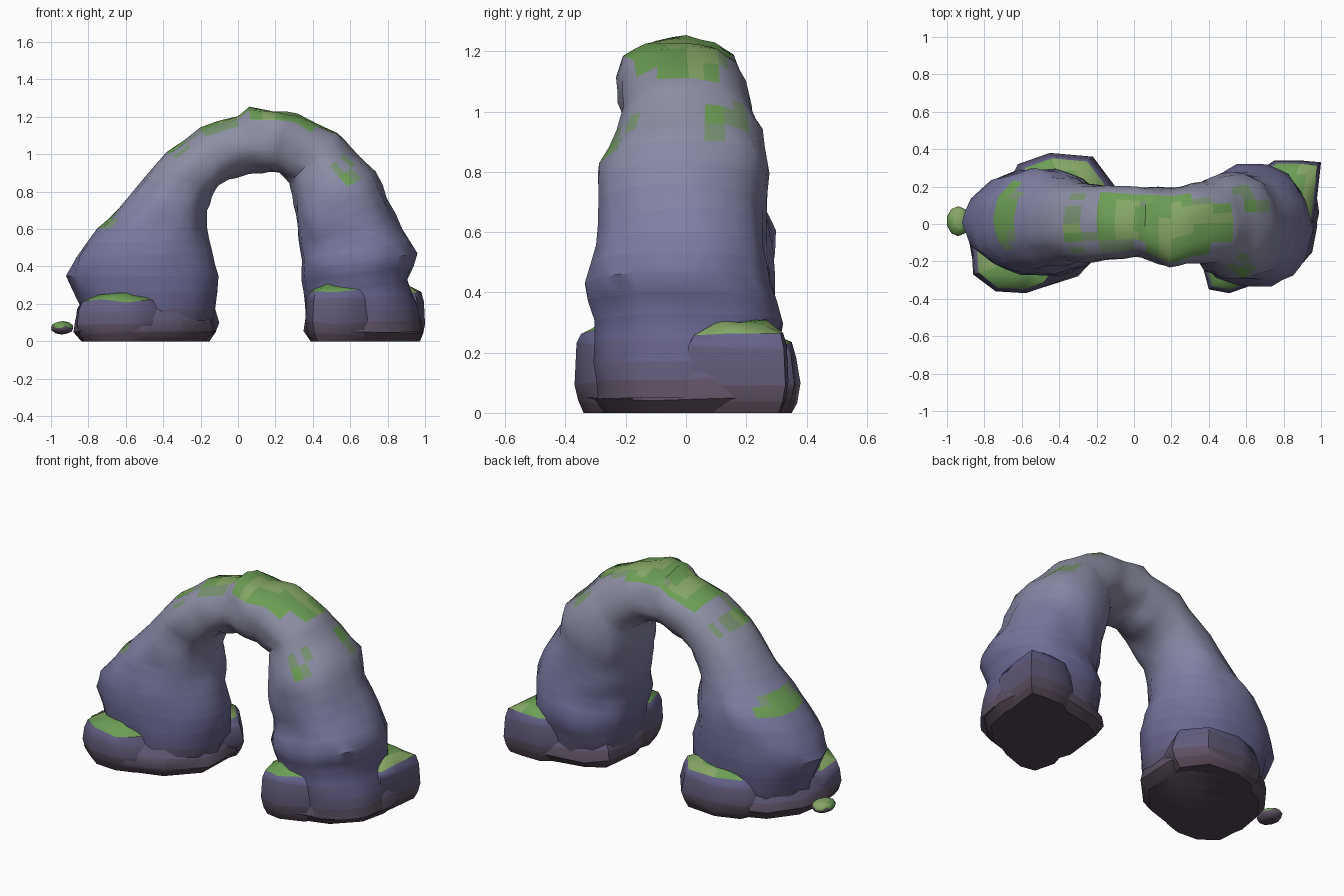
import bpy, bmesh, math, random
from mathutils import Vector, noise

if "Cube" in bpy.data.objects:
    bpy.data.objects.remove(bpy.data.objects["Cube"])

random.seed(7)
BANDS = 24


def material(name, rgb):
    m = bpy.data.materials.new(name)
    m.diffuse_color = (*rgb, 1)
    m.use_nodes = True
    m.node_tree.nodes["Principled BSDF"].inputs["Base Color"].default_value = m.diffuse_color
    return m


# stone colours fade from dark earth at the foot to pale grey at the crown
KEYS = [(0, (.075, .05, .07)), (.08, (.12, .09, .14)), (.25, (.13, .125, .27)),
        (.6, (.20, .20, .36)), (1.0, (.27, .28, .37))]


def stone_colour(z):
    for (z0, a), (z1, b) in zip(KEYS, KEYS[1:]):
        if z <= z1:
            t = (z - z0) / (z1 - z0)
            return [p + (q - p) * t for p, q in zip(a, b)]
    return KEYS[-1][1]


MATS = [material(f"stone_{i}", stone_colour((i + .5) / BANDS)) for i in range(BANDS)]
MATS += [material("moss_edge", (.19, .29, .17)), material("moss", (.15, .34, .09)),
         material("light_moss", (.24, .39, .13))]


def finish(name, bm, moss_from, moss_slope, patchy, angle):
    bmesh.ops.recalc_face_normals(bm, faces=bm.faces)
    for f in bm.faces:
        c, n = f.calc_center_median(), f.normal
        cover = n.z - moss_slope + patchy * noise.noise(c * 4)
        if c.z > moss_from and cover > 0:
            shade = 0 if patchy and cover < .06 else 2 if noise.noise(c * 7) > .15 else 1
            f.material_index = BANDS + shade
        else:
            f.material_index = max(0, min(BANDS - 1, int(c.z * BANDS)))
    me = bpy.data.meshes.new(name)
    bm.to_mesh(me)
    bm.free()
    for m in MATS:
        me.materials.append(m)
    ob = bpy.data.objects.new(name, me)
    bpy.context.collection.objects.link(ob)
    bpy.ops.object.select_all(action='DESELECT')
    ob.select_set(True)
    bpy.context.view_layer.objects.active = ob
    bpy.ops.object.shade_smooth_by_angle(angle=math.radians(angle))
    return ob


def loft(rings):
    bm = bmesh.new()
    rows = [[bm.verts.new(p) for p in r] for r in rings]
    n = len(rows[0])
    for a, b in zip(rows, rows[1:]):
        for i in range(n):
            j = (i + 1) % n
            bm.faces.new((a[i], a[j], b[j], b[i]))
    bm.faces.new(rows[0])
    bm.faces.new(rows[-1])
    bmesh.ops.recalc_face_normals(bm, faces=bm.faces)
    return bm


# arch: each section is outer x, z, inner x, z, front y, back y
SECTIONS = [
    (-.82, .04, -.16, .04, -.28, .27), (-.83, .17, -.12, .17, -.28, .29),
    (-.92, .35, -.11, .35, -.28, .30), (-.87, .45, -.14, .48, -.27, .30),
    (-.75, .60, -.16, .61, -.24, .29), (-.64, .70, -.17, .70, -.22, .26),
    (-.50, .87, -.14, .77, -.20, .22), (-.38, 1.01, -.10, .83, -.20, .20),
    (-.20, 1.14, -.05, .87, -.19, .20), (0, 1.20, .02, .88, -.17, .19),
    (.06, 1.25, .09, .90, -.20, .20), (.20, 1.23, .17, .91, -.24, .19),
    (.32, 1.22, .22, .90, -.21, .21), (.53, 1.11, .28, .85, -.20, .22),
    (.60, 1.03, .30, .78, -.24, .25), (.74, .91, .31, .68, -.29, .28),
    (.79, .76, .32, .57, -.30, .26), (.88, .60, .33, .48, -.29, .27),
    (.96, .47, .34, .38, -.34, .28), (.91, .33, .35, .27, -.31, .32),
    (.96, .17, .36, .16, -.30, .30), (.98, .05, .37, .04, -.30, .28)]
SIDES = 14


def section(ox, oz, ix, iz, y0, y1):
    outer, inner = Vector((ox, 0, oz)), Vector((ix, 0, iz))
    mid, half = (outer + inner) / 2, (outer - inner) / 2
    power = .97 if ox < -.6 else .86      # left leg rounder, the rest boxier
    pts = []
    for i in range(SIDES):
        a = 2 * math.pi * i / SIDES
        c, s = math.cos(a), math.sin(a)
        c = math.copysign(abs(c) ** power, c)
        s = math.copysign(abs(s) ** power, s)
        k = 1 if i == 0 or i == SIDES // 2 else random.uniform(.96, 1.03)
        p = mid + half * c * k
        p.y = (y0 + y1) / 2 + (y1 - y0) / 2 * s * k
        pts.append(p)
    return pts


# finer faces and shallow crags for the arch
bm = loft([section(*s) for s in SECTIONS])
bmesh.ops.subdivide_edges(bm, edges=bm.edges[:], cuts=1, use_grid_fill=True)
bm.normal_update()
for v, n in [(v, v.normal.copy()) for v in bm.verts if v.co.z > .1]:
    v.co += n * (.016 * noise.noise(v.co * 8) + .002)
finish("rock_arch", bm, .5, .68, .4, 45)


# foot rocks: a plan outline lofted through (height, scale) levels
def rock(name, outline, levels, jitter=.01, moss=.15):
    cx = sum(p[0] for p in outline) / len(outline)
    cy = sum(p[1] for p in outline) / len(outline)
    rings = []
    for z, k in levels:
        j = jitter if z > .02 else 0
        rings.append([(cx + (x - cx) * k, cy + (y - cy) * k,
                       z + random.uniform(-j, j)) for x, y in outline])
    finish(name, loft(rings), moss, .6, 0, 45)


def boulder_levels(top, shoulder=.96):
    return [(0, .82), (.04, .93), (.1, 1), (top - .08, shoulder),
            (top - .035, shoulder - .09), (top, .45)]


SLAB = [(0, .88), (.05, 1), (.11, .97), (.18, .84)]

rock("left_foot_slab", [(-.88, -.1), (-.85, -.27), (-.7, -.35), (-.52, -.35), (-.3, -.28),
                        (-.13, -.1), (-.12, .16), (-.22, .3), (-.5, .34), (-.72, .25),
                        (-.85, .08)], SLAB, moss=9)
rock("right_foot_slab", [(.35, -.08), (.42, -.28), (.6, -.33), (.8, -.27), (.95, -.12),
                         (.99, .06), (.96, .27), (.75, .32), (.5, .27), (.38, .2)],
     SLAB, moss=9)
rock("left_front_boulder", [(-.87, -.1), (-.86, -.27), (-.74, -.36), (-.58, -.37),
                            (-.46, -.33), (-.36, -.2), (-.5, 0), (-.75, .02)],
     boulder_levels(.25))
rock("left_back_boulder", [(-.62, .32), (-.45, .38), (-.22, .36), (-.1, .2),
                           (-.16, .02), (-.5, .05), (-.68, .2)],
     boulder_levels(.27, .91))
rock("right_front_boulder", [(.36, -.2), (.4, -.35), (.51, -.37), (.68, -.31),
                             (.76, -.2), (.6, 0), (.42, 0)], boulder_levels(.305))
rock("right_back_boulder", [(.66, .28), (.75, .34), (.89, .34), (1, .33), (.98, .15),
                            (.96, 0), (.7, 0)], boulder_levels(.3))

# loose mossy pebble beside the left foot
bm = bmesh.new()
bmesh.ops.create_icosphere(bm, subdivisions=2, radius=1)
for v in bm.verts:
    v.co = Vector((-.94, .015, .072)) + Vector((v.co.x * .062, v.co.y * .08, v.co.z * .036))
finish("pebble", bm, .07, .3, 0, 60)
